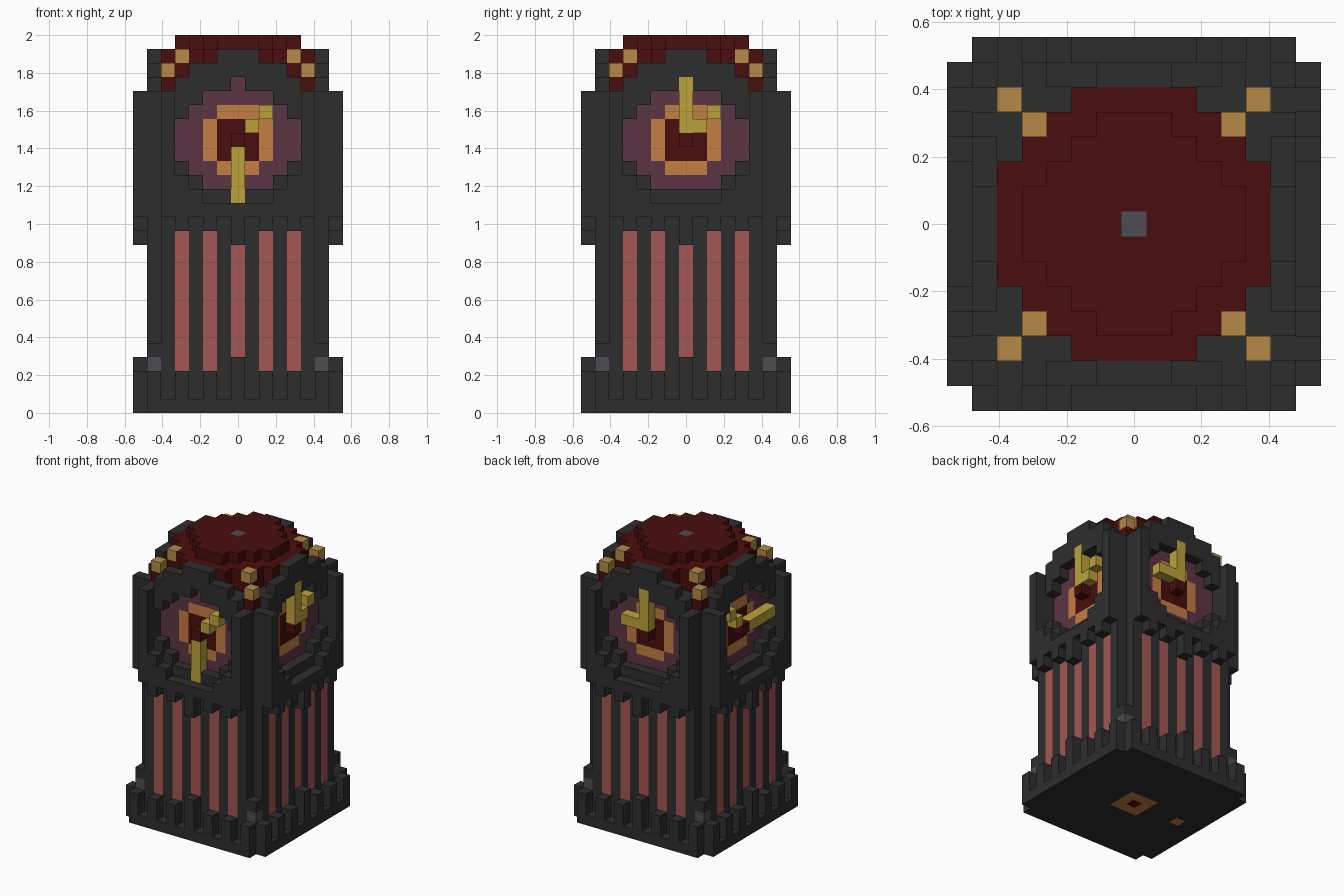
import bpy
import bmesh
from mathutils import Vector

if "Cube" in bpy.data.objects:
    bpy.data.objects.remove(bpy.data.objects["Cube"], do_unlink=True)

V = 2 / 27  # edge of one block
COLOURS = {
    "charcoal": (0.027, 0.027, 0.027),
    "dark_red": (0.068, 0.004, 0.004),
    "pink": (0.37, 0.095, 0.085),
    "plum": (0.11, 0.035, 0.058),
    "orange": (0.55, 0.21, 0.055),
    "gold": (0.47, 0.26, 0.065),
    "yellow": (0.50, 0.37, 0.045),
    "grey": (0.075, 0.075, 0.085),
}


def make_material(name, rgb):
    mat = bpy.data.materials.new(name)
    mat.use_nodes = True
    mat.diffuse_color = (*rgb, 1)
    mat.node_tree.nodes["Principled BSDF"].inputs["Base Color"].default_value = (*rgb, 1)
    return mat


MATS = {n: make_material(n, c) for n, c in COLOURS.items()}
cells = {}      # block position -> part name
part_mat = {}   # part name -> colour name


def put(part, colour, blocks):
    part_mat[part] = colour
    for b in blocks:
        cells[b] = part


def slab(r, k0, k1, keep=lambda i, j: True):
    """Square layers of half width r from level k0 to k1, filtered by a rule."""
    span = range(-r, r + 1)
    return [(i, j, k) for i in span for j in span for k in range(k0, k1 + 1) if keep(i, j)]


SIDES = {
    "front": lambda u, d, k: (u, -d, k),
    "right": lambda u, d, k: (d, u, k),
    "back": lambda u, d, k: (-u, d, k),
    "left": lambda u, d, k: (-d, -u, k),
}


def on_side(side, d, uk):
    return [SIDES[side](u, d, k) for u, k in uk]


def rect(u0, u1, k0, k1):
    return [(u, k) for u in range(u0, u1 + 1) for k in range(k0, k1 + 1)]


def not_corner(r):
    return lambda i, j: not (abs(i) == r and abs(j) == r)


# Plinth, tower shaft and head core
put("plinth", "charcoal", slab(7, 0, 0, not_corner(7)))
put("shaft", "charcoal", slab(6, 1, 4))
put("shaft", "charcoal", slab(6, 5, 14, not_corner(6)))
put("head_core", "charcoal", slab(5, 15, 23))

# Stepped round roof
put("roof", "dark_red", slab(5, 23, 23, lambda i, j: abs(i) == 5 and abs(j) == 5))
put("roof", "dark_red", slab(5, 24, 24, lambda i, j: i * i + j * j <= 32))
put("roof", "dark_red", slab(5, 25, 25, lambda i, j: i * i + j * j <= 29))
put("roof", "dark_red", slab(4, 26, 26, lambda i, j: i * i + j * j <= 17))
put("roof_cap", "grey", [(0, 0, 26)])

# Corner studs
for sx in (-1, 1):
    for sy in (-1, 1):
        put("roof_studs", "gold", [(5 * sx, 5 * sy, 24), (4 * sx, 4 * sy, 25)])
        put("base_studs", "grey", [(6 * sx, 6 * sy, 3)])

# Dial shapes
plum = rect(-4, 4, 18, 20) + rect(-3, 3, 17, 21) + rect(-2, 2, 16, 22) + [(0, 23)]
ring = rect(-2, 2, 18, 20) + rect(-1, 1, 17, 21)
middle = rect(-1, 1, 18, 20)

# Hands on each face: minute hand, then hour hand
HANDS = {
    "front": (rect(0, 0, 15, 18), [(1, 20), (2, 21)]),
    "right": (rect(0, 0, 20, 23), [(1, 20), (2, 21)]),
    "back": (rect(0, 0, 20, 23), [(-1, 20), (-2, 20)]),
    "left": (rect(1, 4, 19, 19), [(-1, 20), (-2, 21)]),
}

for side in SIDES:
    # Long pink window strips
    for u in (-4, -2, 0, 2, 4):
        lo, hi = (4, 11) if u == 0 else (3, 12)
        put(side + "_windows", "pink", on_side(side, 6, rect(u, u, lo, hi)))

    # Upright teeth on the plinth and hanging teeth below the head
    for u in range(-6, 7, 2):
        put("plinth_teeth", "charcoal", on_side(side, 7, rect(u, u, 1, 3 if u == 0 else 2)))
        if abs(u) < 6:
            put("head_teeth", "charcoal", on_side(side, 7, rect(u, u, 12 if u == 0 else 13, 13)))

    # Arched frame around the dial
    frame = rect(-5, 5, 15, 22) + rect(-4, 4, 23, 23) + rect(-3, 3, 24, 24) + rect(-1, 1, 25, 25)
    frame = [c for c in frame if c not in plum]
    put(side + "_frame", "charcoal", on_side(side, 6, frame))

    # Stepped ledge and outer pillars
    ledge = rect(-5, 5, 14, 14)
    for s in (-1, 1):
        ledge += [(3 * s, 15), (4 * s, 15), (4 * s, 16)]
        ledge += [(5 * s, k) for k in range(15, 23)]
    put(side + "_ledge", "charcoal", on_side(side, 7, ledge))

    # Recessed dial, hub and hands
    put(side + "_dial", "plum", on_side(side, 5, plum))
    put(side + "_dial_ring", "orange", on_side(side, 5, ring))
    put(side + "_dial_middle", "dark_red", on_side(side, 5, middle))
    put(side + "_hub", "dark_red", on_side(side, 6, [(0, 19)]))
    minute, hour = HANDS[side]
    put(side + "_minute_hand", "yellow", on_side(side, 6, minute))
    put(side + "_hour_hand", "yellow", on_side(side, 6, hour))

# Underside inlay
put("underside_inlay", "orange", slab(1, 0, 0) + [(-5, 0, 0)])
put("underside_hole", "dark_red", [(0, 0, 0)])

AXES = [Vector(a) for a in ((1, 0, 0), (0, 1, 0), (0, 0, 1))]


def build(part):
    """Make the outer skin of one part from its blocks."""
    bm = bmesh.new()
    for pos, owner in cells.items():
        if owner != part:
            continue
        centre = Vector(pos) + Vector((0, 0, 0.5))
        for a in range(3):
            for s in (-1, 1):
                n = AXES[a] * s
                if tuple(int(c) for c in Vector(pos) + n) in cells:
                    continue
                p, q = AXES[(a + 1) % 3] / 2, AXES[(a + 2) % 3] * s / 2
                mid = centre + n / 2
                corners = (mid - p - q, mid + p - q, mid + p + q, mid - p + q)
                bm.faces.new([bm.verts.new(c * V) for c in corners])
    if not bm.faces:
        bm.free()
        return
    bmesh.ops.remove_doubles(bm, verts=bm.verts[:], dist=V / 100)
    mesh = bpy.data.meshes.new(part)
    bm.to_mesh(mesh)
    bm.free()
    mesh.materials.append(MATS[part_mat[part]])
    bpy.context.collection.objects.link(bpy.data.objects.new(part, mesh))


for name in part_mat:
    build(name)
